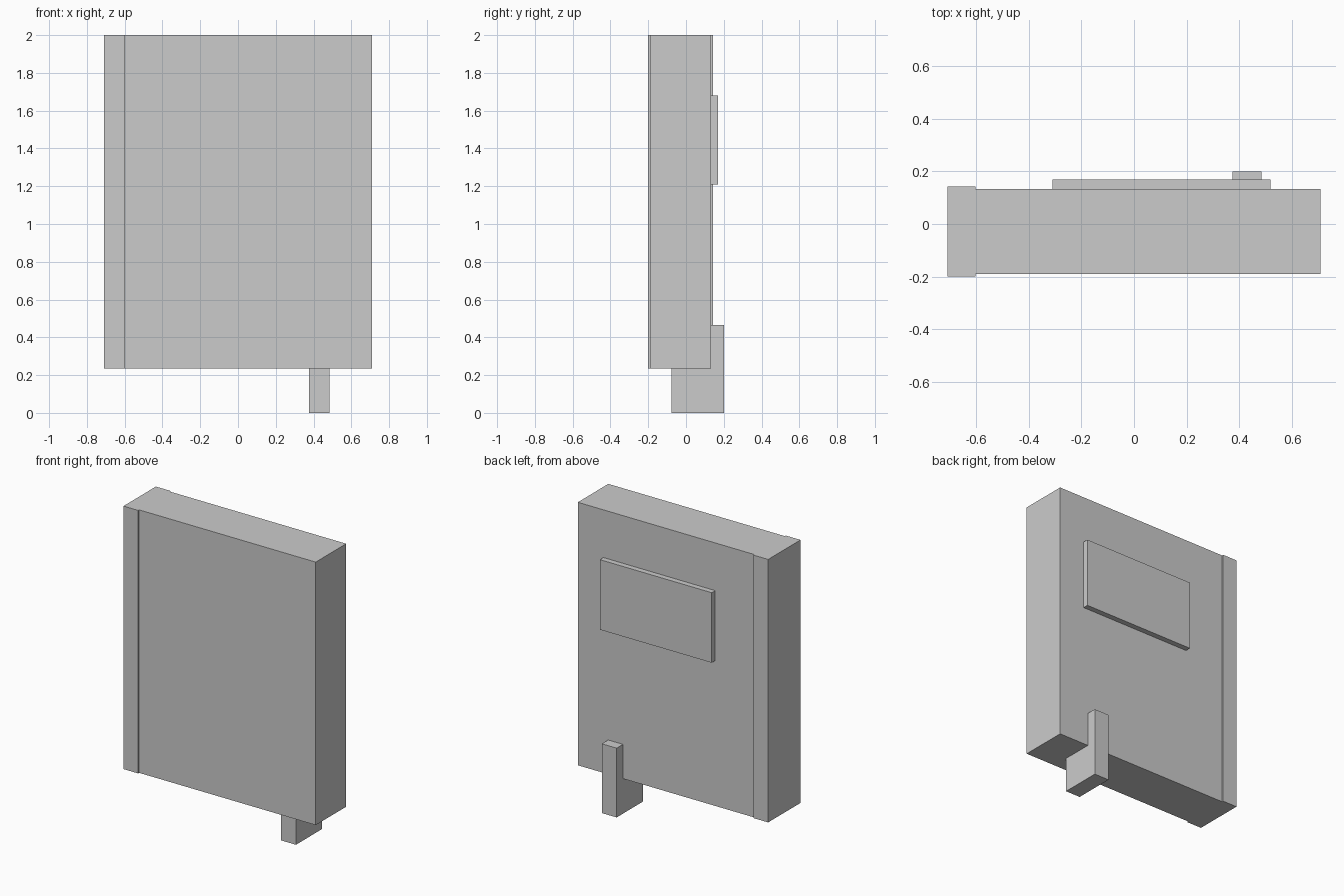
import bpy
import bmesh

cube = bpy.data.objects.get("Cube")
if cube:
    bpy.data.objects.remove(cube, do_unlink=True)

grey = bpy.data.materials.new("plain_grey")
grey.use_nodes = True
grey.diffuse_color = (0.6, 0.6, 0.6, 1)
grey.node_tree.nodes["Principled BSDF"].inputs["Base Color"].default_value = (0.6, 0.6, 0.6, 1)


def extrude_x(name, profile, x0, x1):
    """Extrude a closed (y, z) profile from x0 to x1."""
    bm = bmesh.new()
    face = bm.faces.new([bm.verts.new((x0, y, z)) for y, z in profile])
    grown = bmesh.ops.extrude_face_region(bm, geom=[face])["geom"]
    moved = [v for v in grown if isinstance(v, bmesh.types.BMVert)]
    bmesh.ops.translate(bm, verts=moved, vec=(x1 - x0, 0, 0))
    bmesh.ops.recalc_face_normals(bm, faces=bm.faces)
    mesh = bpy.data.meshes.new(name)
    bm.to_mesh(mesh)
    bm.free()
    mesh.materials.append(grey)
    obj = bpy.data.objects.new(name, mesh)
    bpy.context.collection.objects.link(obj)
    return obj


def box(name, x, y, z):
    profile = [(y[0], z[0]), (y[1], z[0]), (y[1], z[1]), (y[0], z[1])]
    return extrude_x(name, profile, *x)


bottom, top = 0.235, 2.0
back = 0.133

# Main slab and the slightly thicker strip along its right edge
box("main_panel", (-0.602, 0.71), (-0.19, back), (bottom, top))
box("edge_strip", (-0.71, -0.602), (-0.2, 0.143), (bottom, top))

# Raised plate on the back
box("back_plate", (-0.31, 0.52), (back, 0.17), (1.21, 1.68))

# L-shaped foot under and behind the slab
foot = [(-0.078, 0), (0.2, 0), (0.2, 0.465), (back, 0.465), (back, bottom), (-0.078, bottom)]
extrude_x("support_foot", foot, 0.375, 0.485)
